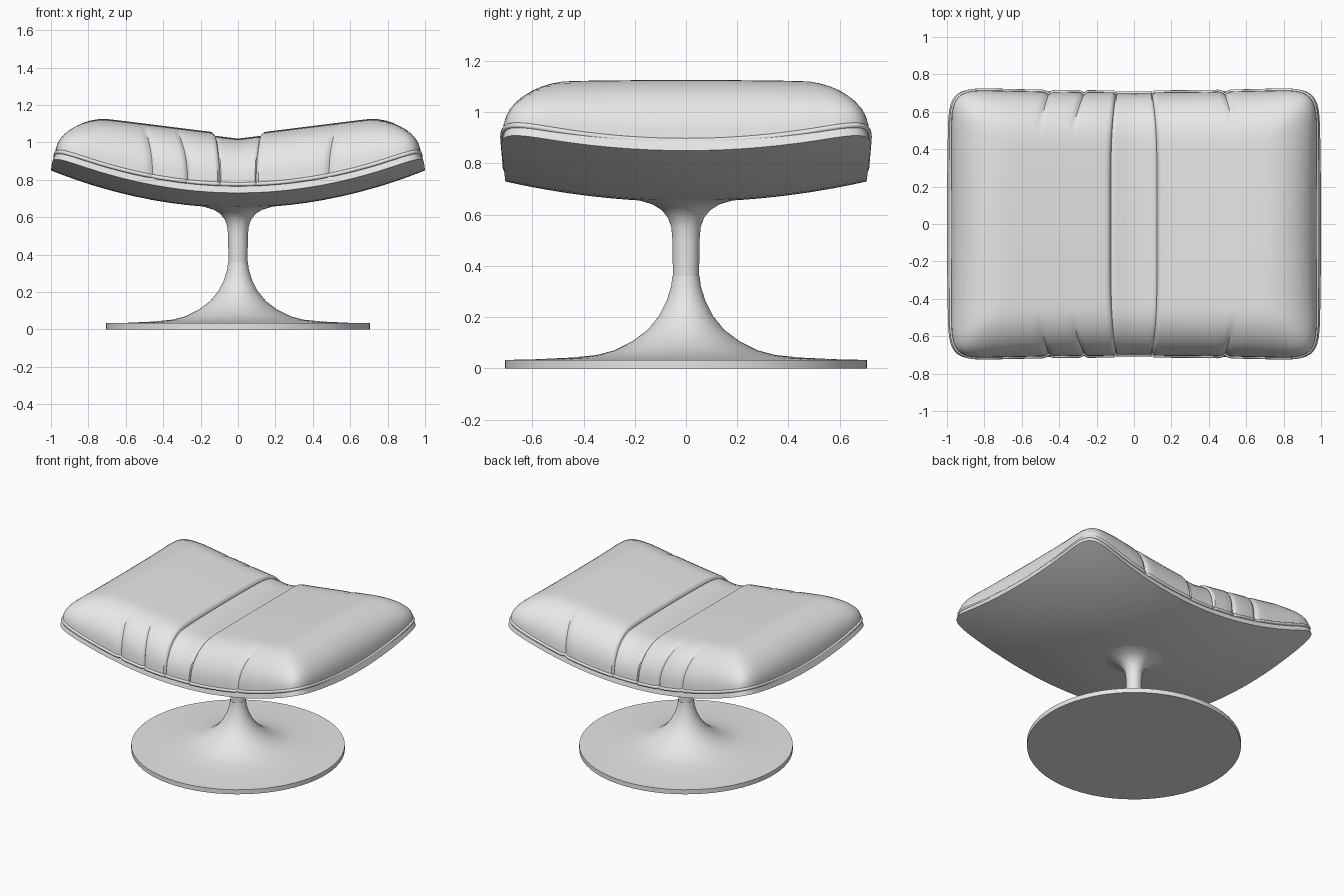
import bpy, bmesh, math
from mathutils import Vector

cube = bpy.data.objects.get("Cube")
if cube:
    bpy.data.objects.remove(cube, do_unlink=True)

grey = bpy.data.materials.new("light grey")
grey.use_nodes = True
grey.diffuse_color = (0.8, 0.8, 0.8, 1)
grey.node_tree.nodes["Principled BSDF"].inputs["Base Color"].default_value = (0.8, 0.8, 0.8, 1)

EDGE = 0.27      # width of the rounded border
STRIP = 0.128    # half width of the middle strip


def clamp(t):
    return max(0.0, min(1.0, t))


def bowl(x, y):
    return 0.2 * x * x + 0.16 * y * y


def finish(name, bm, angle):
    bmesh.ops.recalc_face_normals(bm, faces=bm.faces)
    mesh = bpy.data.meshes.new(name)
    bm.to_mesh(mesh)
    bm.free()
    mesh.materials.append(grey)
    obj = bpy.data.objects.new(name, mesh)
    bpy.context.collection.objects.link(obj)
    bpy.ops.object.select_all(action='DESELECT')
    obj.select_set(True)
    bpy.context.view_layer.objects.active = obj
    bpy.ops.object.shade_smooth_by_angle(angle=math.radians(angle))
    return obj


def stations(half, extra=(), inner=12):
    """Positions along one axis, denser towards the rounded border."""
    core = half - EDGE
    pos = [core * (2 * i / inner - 1) for i in range(inner + 1)]
    for i in range(1, 11):
        d = core + EDGE * math.sin(math.pi / 2 * i / 10)
        pos += [d, -d]
    pos = [p for p in pos if all(abs(p - e) > 0.025 for e in extra)]
    return sorted(pos + list(extra))


def rounded(x, y, a, b):
    """Move a point of a rectangle into a rounded rectangle; q is 1 on its rim."""
    qx = max(0, (abs(x) - a + EDGE) / EDGE)
    qy = max(0, (abs(y) - b + EDGE) / EDGE)
    q = max(qx, qy)
    if qx > 0 and qy > 0:
        k = q / (qx ** 4.5 + qy ** 4.5) ** (1 / 4.5)
        x = math.copysign(a - EDGE + EDGE * qx * k, x)
        y = math.copysign(b - EDGE + EDGE * qy * k, y)
    return x, y, min(1, q)


def sheet(xs, ys, place):
    bm = bmesh.new()
    rows = [[bm.verts.new(place(x, y)) for x in xs] for y in ys]
    for r0, r1 in zip(rows, rows[1:]):
        for i in range(len(xs) - 1):
            bm.faces.new((r0[i], r0[i + 1], r1[i + 1], r1[i]))
    rim = rows[0] + [r[-1] for r in rows[1:-1]] + rows[-1][::-1] + [r[0] for r in rows[-2:0:-1]]
    return bm, [v.co.copy() for v in rim]


def lathe(name, profile, steps=64):
    bm = bmesh.new()
    verts = [bm.verts.new((r, 0, z)) for r, z in profile]
    edges = [bm.edges.new(p) for p in zip(verts, verts[1:])]
    bmesh.ops.spin(bm, geom=verts + edges, cent=(0, 0, 0), axis=(0, 0, 1),
                   angle=math.tau, steps=steps)
    bmesh.ops.remove_doubles(bm, verts=bm.verts, dist=0.0005)
    return finish(name, bm, 35)


# Pedestal: trumpet base and flared neck
lathe("pedestal_base", [(0, 0), (0.707, 0), (0.707, 0.033), (0.6, 0.035), (0.45, 0.042),
                        (0.35, 0.052), (0.28, 0.07), (0.21, 0.105), (0.15, 0.15),
                        (0.105, 0.205), (0.075, 0.265), (0.058, 0.32), (0.053, 0.36), (0, 0.36)])
lathe("pedestal_neck", [(0, 0.358), (0.051, 0.358), (0.053, 0.5), (0.057, 0.55), (0.07, 0.587),
                        (0.095, 0.618), (0.13, 0.64), (0.18, 0.655), (0.26, 0.67), (0, 0.69)])


# Seat shell: curved sheet thickened upwards with a bevelled rim
def shell_point(x, y):
    x, y, q = rounded(x, y, 1.0, 0.705)
    y *= 1 + 0.035 * x * x
    x *= 1 - 0.02 * y * y
    return x, y, 0.65 + bowl(x, y)


bm, _ = sheet(stations(1.0, inner=16), stations(0.705), shell_point)
top = bmesh.ops.extrude_face_region(bm, geom=bm.faces[:])["geom"]
for v in top:
    if isinstance(v, bmesh.types.BMVert):
        v.co = Vector((v.co.x * 0.985, v.co.y * 0.985, v.co.z + 0.042))
finish("seat_shell", bm, 35)


# Cushion: padded top with a sunken middle strip, seams and short creases
CREASES = (-0.52, -0.345, 0.545)
HALF_X, HALF_Y = 0.978, 0.705


def cushion_point(x, y):
    u = x
    x, y, q = rounded(x, y, HALF_X, HALF_Y)
    v = abs(y) / HALF_Y
    side = clamp((abs(y) - 0.48) / 0.12)
    seam = max(0, 1 - abs(abs(u) - STRIP) / 0.012) * 0.012
    crease = sum(max(0, 1 - abs(u - c) / 0.02) for c in CREASES) * 0.016 * side
    inside = 1 if abs(u) < STRIP else 0
    dent = seam + crease + 0.006 * inside
    x *= 1 - 0.22 * v ** 4 * clamp((0.72 - abs(x)) / 0.36)
    y *= 1 + 0.025 * x * x
    base = 0.688 + bowl(x, y)
    crest = 1.038 + 0.125 * min(abs(x), 0.7) - 0.02 * y * y - 0.018 * inside
    pad = (1 - q ** 2.3) ** (1 / 2.3)
    z = base + (crest - base) * pad - (seam + crease) * (1 - q)
    return x, y - math.copysign(dent * min(1, q * 1.2), y), z


lines = []
for s in (-1, 1):
    lines += [s * (STRIP + d) for d in (-0.03, -0.012, -0.004, 0, 0.004, 0.012, 0.03)]
for c in CREASES:
    lines += [c + d for d in (-0.03, -0.015, 0, 0.015, 0.03)]
bm, rim = sheet(stations(HALF_X, lines, 24), stations(HALF_Y, inner=16), cushion_point)
finish("cushion", bm, 50)

# Piping around the foot of the cushion
curve = bpy.data.curves.new("piping", 'CURVE')
curve.dimensions = '3D'
curve.bevel_depth = 0.011
curve.bevel_resolution = 2
path = curve.splines.new('POLY')
path.points.add(len(rim) - 1)
for p, co in zip(path.points, rim):
    p.co = (co.x * 0.998, co.y * 0.998, co.z + 0.008, 1)
path.use_cyclic_u = True
curve.materials.append(grey)
bpy.context.collection.objects.link(bpy.data.objects.new("piping", curve))
